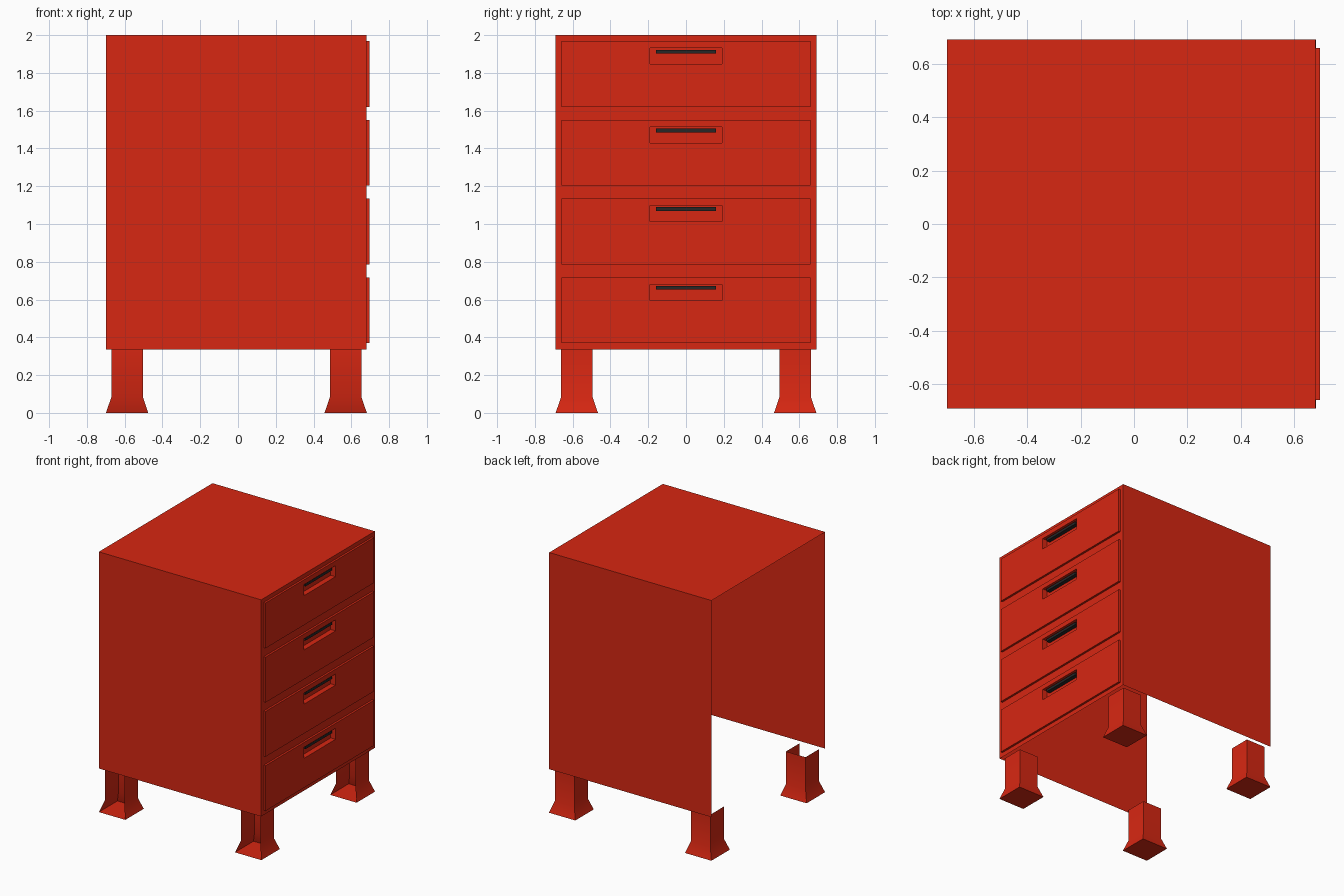
import bpy
import bmesh
import math

old = bpy.data.objects.get("Cube")
if old:
    bpy.data.objects.remove(old, do_unlink=True)


def material(name, color):
    mat = bpy.data.materials.new(name)
    mat.use_nodes = True
    mat.diffuse_color = color
    bsdf = next(n for n in mat.node_tree.nodes if n.type == 'BSDF_PRINCIPLED')
    bsdf.inputs["Base Color"].default_value = color
    return mat


RED = material("red paint", (0.68, 0.02, 0.006, 1))
DARK = material("dark grip", (0.02, 0.02, 0.02, 1))


def finish(bm, name, mat):
    bmesh.ops.remove_doubles(bm, verts=bm.verts, dist=0.0005)
    bmesh.ops.recalc_face_normals(bm, faces=bm.faces)
    mesh = bpy.data.meshes.new(name)
    bm.to_mesh(mesh)
    bm.free()
    mesh.materials.append(mat)
    obj = bpy.data.objects.new(name, mesh)
    bpy.context.collection.objects.link(obj)
    return obj


def bridge(bm, loop_a, loop_b, skip=()):
    """Join two four-cornered loops with quads."""
    for i in range(4):
        if i not in skip:
            j = (i + 1) % 4
            bm.faces.new((loop_a[i], loop_a[j], loop_b[j], loop_b[i]))


def flat_loop(bm, cx, cy, half_x, half_y, z):
    """Horizontal rectangle; its first edge faces -y."""
    corners = ((-1, -1), (1, -1), (1, 1), (-1, 1))
    return [bm.verts.new((cx + sx * half_x, cy + sy * half_y, z)) for sx, sy in corners]


def side_loop(bm, x, half_y, z0, z1, cy=0):
    """Upright rectangle facing +x."""
    return [bm.verts.new((x, cy + y, z)) for y, z in
            ((-half_y, z0), (half_y, z0), (half_y, z1), (-half_y, z1))]


# Cabinet shell, open below and at the -x side
BASE, TOP, DEPTH, FACE_X = 0.335, 2.0, 0.69, 0.68
bm = bmesh.new()
low = flat_loop(bm, -0.01, 0, 0.69, DEPTH, BASE)
high = flat_loop(bm, -0.01, 0, 0.69, DEPTH, TOP)
bridge(bm, low, high, skip=(1, 3))
bm.faces.new(high)
finish(bm, "cabinet_shell", RED)

# Four drawer fronts with sunken pulls, each set in its part of the frame
PITCH, HEIGHT, FIRST = 0.4167, 0.348, 0.37
for n in range(4):
    z0 = FIRST + n * PITCH
    z1 = z0 + HEIGHT
    gap = (PITCH - HEIGHT) / 2
    cell_low = BASE if n == 0 else z0 - gap
    cell_high = TOP if n == 3 else z1 + gap
    bm = bmesh.new()
    chain = [
        side_loop(bm, FACE_X, DEPTH, cell_low, cell_high),
        side_loop(bm, FACE_X, 0.658, z0, z1),
        side_loop(bm, 0.696, 0.658, z0, z1),
        side_loop(bm, 0.696, 0.19, z1 - 0.122, z1 - 0.037),
        side_loop(bm, 0.655, 0.19, z1 - 0.122, z1 - 0.037),
    ]
    for a, b in zip(chain, chain[1:]):
        bridge(bm, a, b)
    bm.faces.new(chain[-1])
    finish(bm, f"drawer_front_{n + 1}", RED)

    # Dark grip bar inside the recess
    bm = bmesh.new()
    back = side_loop(bm, 0.655, 0.16, z1 - 0.066, z1 - 0.046)
    front = side_loop(bm, 0.686, 0.16, z1 - 0.066, z1 - 0.046)
    bridge(bm, back, front)
    bm.faces.new(front)
    finish(bm, f"drawer_grip_{n + 1}", DARK)

# Flared hollow legs, open on the -y side and at the top
for side, cx in (("right", -0.587), ("left", 0.57)):
    for end, cy in (("front", -0.578), ("back", 0.578)):
        bm = bmesh.new()
        foot = flat_loop(bm, cx, cy, 0.112, 0.112, 0)
        ankle = flat_loop(bm, cx, cy, 0.083, 0.083, 0.085)
        top = flat_loop(bm, cx, cy, 0.083, 0.083, BASE)
        bridge(bm, foot, ankle, skip=(0,))
        bridge(bm, ankle, top, skip=(0,))
        bm.faces.new(foot[::-1])
        leg = finish(bm, f"{end}_{side}_leg", RED)
        bpy.ops.object.select_all(action='DESELECT')
        leg.select_set(True)
        bpy.context.view_layer.objects.active = leg
        bpy.ops.object.shade_smooth_by_angle(angle=math.radians(30))
